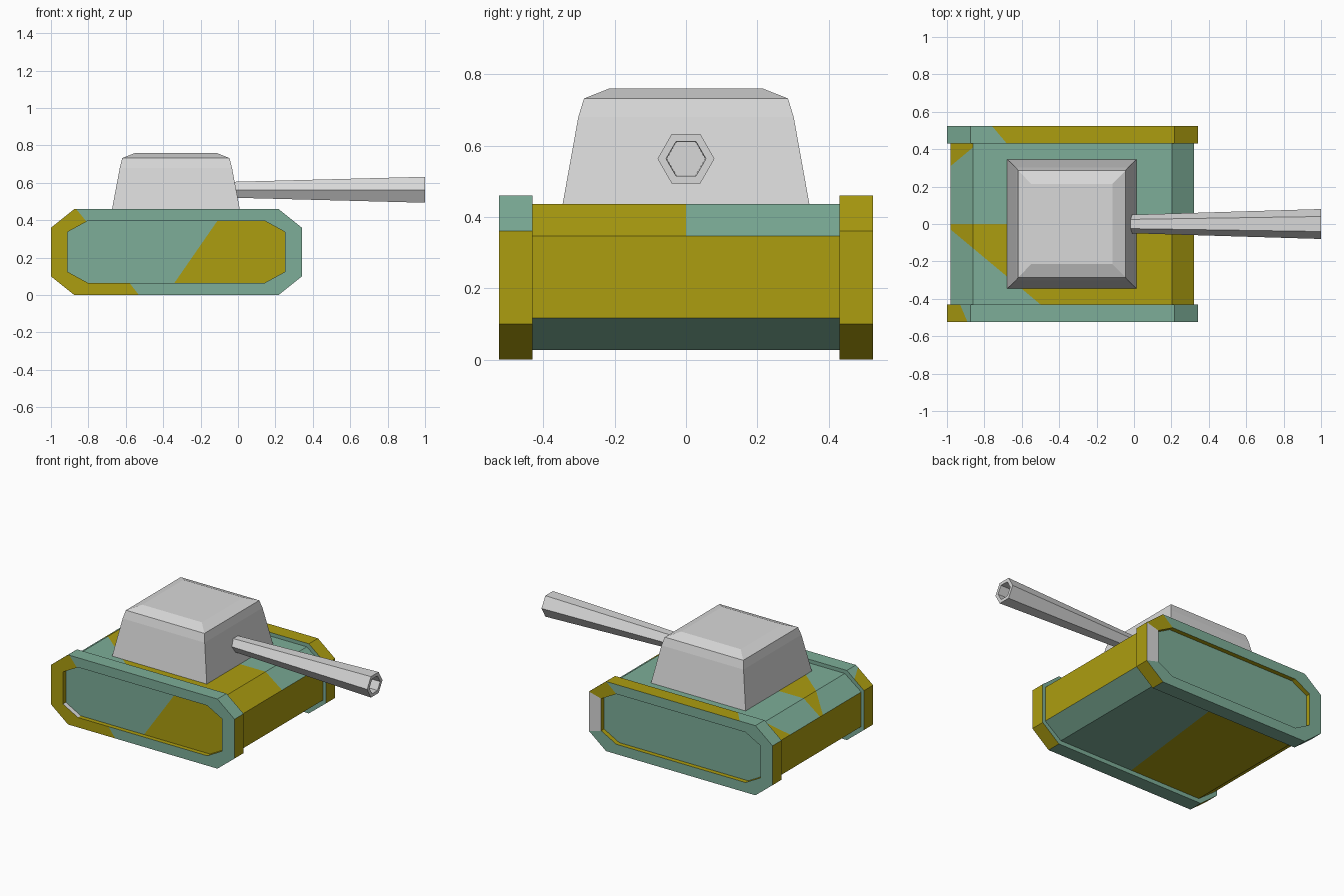
import bpy, bmesh, math
from mathutils import Vector

if "Cube" in bpy.data.objects:
    bpy.data.objects.remove(bpy.data.objects["Cube"])


def srgb(r, g, b):
    return [((c / 255 + 0.055) / 1.055) ** 2.4 for c in (r, g, b)] + [1]


def material(name, rgb):
    m = bpy.data.materials.new(name)
    m.diffuse_color = srgb(*rgb)
    m.use_nodes = True
    m.node_tree.nodes["Principled BSDF"].inputs["Base Color"].default_value = m.diffuse_color
    return m


GREEN, OLIVE, GREY = 0, 1, 2
MATS = [material("camo green", (125, 174, 152)),
        material("camo olive", (172, 157, 16)),
        material("light grey", (216, 216, 216))]


def loft(loops):
    """Closed skin through a list of point loops, capped at both ends."""
    bm = bmesh.new()
    rings = [[bm.verts.new(p) for p in loop] for loop in loops]
    n = len(rings[0])
    for a, b in zip(rings, rings[1:]):
        for i in range(n):
            bm.faces.new((a[i], a[(i + 1) % n], b[(i + 1) % n], b[i]))
    bm.faces.new(rings[0])
    bm.faces.new(rings[-1])
    bmesh.ops.recalc_face_normals(bm, faces=bm.faces[:])
    bm.normal_update()
    return bm


def split(bm, p, q, axis, test):
    """Cut the faces passing test along the line p-q, extended along axis."""
    p, q = Vector(p), Vector(q)
    faces = [f for f in bm.faces if test(f)]
    geom = set(faces)
    for f in faces:
        geom.update(f.edges)
        geom.update(f.verts)
    bmesh.ops.bisect_plane(bm, geom=list(geom), dist=1e-5, plane_co=p,
                           plane_no=(q - p).cross(Vector(axis)).normalized())
    bm.normal_update()


def finish(bm, name, rule):
    for f in bm.faces:
        f.material_index = rule(f.calc_center_median(), f.normal)
    me = bpy.data.meshes.new(name)
    bm.to_mesh(me)
    bm.free()
    for m in MATS:
        me.materials.append(m)
    bpy.context.collection.objects.link(bpy.data.objects.new(name, me))


def octagon(y, x0, x1, z0, z1, cx, cz):
    """Box outline in the xz plane with all four corners cut."""
    return [(x0 + cx, y, z0), (x1 - cx, y, z0), (x1, y, z0 + cz), (x1, y, z1 - cz),
            (x1 - cx, y, z1), (x0 + cx, y, z1), (x0, y, z1 - cz), (x0, y, z0 + cz)]


# Tracks: cut-corner slabs with a recessed side panel
def track(side):
    outer = (-1, 0.342, 0, 0.46, 0.125, 0.1)
    inner = (-0.912, 0.252, 0.065, 0.397, 0.11, 0.06)
    return loft([octagon(side * 0.43, *outer), octagon(side * 0.525, *outer),
                 octagon(side * 0.525, *inner), octagon(side * 0.495, *inner)])


Y, Z = (0, 1, 0), (0, 0, 1)


def is_panel(f):
    c = f.calc_center_median()
    return abs(f.normal.y) > 0.9 and 0.49 < abs(c.y) < 0.5


def is_ring(f):
    return abs(f.normal.y) > 0.9 and abs(f.calc_center_median().y) > 0.52


right = track(-1)
split(right, (-0.34, 0, 0.065), (-0.11, 0, 0.397), Y, is_panel)
split(right, (-0.865, 0, 0.46), (-0.80, 0, 0.38), Y,
      lambda f: is_ring(f) and f.calc_center_median().z > 0.38)
split(right, (-0.58, 0, 0.065), (-0.53, 0, 0), Y,
      lambda f: is_ring(f) and f.calc_center_median().z < 0.06)
split(right, (-0.93, -0.43, 0), (-0.89, -0.525, 0), Z,
      lambda f: f.normal.z > 0.3 and f.normal.x < -0.3
      and abs(f.normal.y) < 0.1 and f.calc_center_median().z > 0.4)


def right_rule(c, n):
    if abs(n.y) > 0.9:
        if c.y > -0.5 and c.y < -0.49:
            return OLIVE if c.x > -0.225 + (c.z - 0.231) * 0.697 else GREEN
        if c.z > 0.38:
            edge = -0.865 + (0.46 - c.z) * 0.81
        elif c.z < 0.06:
            edge = -0.53 - c.z * 0.77
        else:
            edge = -0.85
        return OLIVE if c.x < edge else GREEN
    inside = -0.92 < c.x < 0.26 and 0.05 < c.z < 0.41 and c.y < -0.5
    if inside:
        return GREY if n.x > 0.3 and n.z > 0.3 else OLIVE
    if n.x > 0.3:
        return GREEN if n.z > 0.3 else OLIVE
    if n.x < -0.3:
        return GREEN if n.z > 0.3 and c.x > -0.93 - (c.y + 0.43) * 0.42 else OLIVE
    return GREEN


finish(right, "right_track", right_rule)

left = track(1)
split(left, (-0.76, 0.525, 0), (-0.68, 0.43, 0), Z,
      lambda f: f.normal.z > 0.9 and f.calc_center_median().z > 0.45)


def left_rule(c, n):
    if abs(n.y) > 0.9:
        if c.y > 0.51 and c.x > 0.2:
            if 0.15 < c.z < 0.3:
                return GREY
            return OLIVE if c.z > 0.3 else GREEN
        return GREEN
    if -0.92 < c.x < 0.26 and 0.05 < c.z < 0.41 and c.y > 0.5:
        return OLIVE
    if n.x > 0.3:
        return OLIVE
    if n.x < -0.3:
        return OLIVE if abs(n.z) < 0.3 else GREEN
    if n.z > 0.9:
        return OLIVE if c.x > -0.72 else GREEN
    return GREEN


finish(left, "left_track", left_rule)

# Hull: wide cut-corner body between the tracks, painted in blotches
shape = (-0.98, 0.322, 0.027, 0.436, 0.12, 0.09)
hull = loft([octagon(-0.43, *shape), octagon(0.43, *shape)])


def faces_up(f):
    return f.normal.z > 0.3


split(hull, (-1, 0, 0), (1, 0, 0), Z, faces_up)
split(hull, (-0.98, -0.03, 0), (-0.5, -0.43, 0), Z,
      lambda f: faces_up(f) and f.calc_center_median().y < 0)
split(hull, (-0.98, 0.31, 0), (-0.86, 0.41, 0), Z,
      lambda f: faces_up(f) and f.normal.x < -0.3 and f.calc_center_median().y > 0)
split(hull, (-0.34, -0.43, 0), (-0.24, 0.43, 0), Z, lambda f: f.normal.z < -0.9)


def hull_rule(c, n):
    if n.z > 0.3:
        if c.y < 0:
            return OLIVE if c.y > -0.03 - 0.833 * (c.x + 0.98) else GREEN
        return OLIVE if n.x < -0.3 and c.y > 0.31 + 0.833 * (c.x + 0.98) else GREEN
    if n.z < -0.3:
        return GREEN if c.x > -0.29 else OLIVE
    return OLIVE


finish(hull, "hull", hull_rule)


# Turret: tapered box with a shallow bevelled roof
def rect(z, hx, hy, cx=-0.332):
    return [(cx + sx * hx, sy * hy, z) for sx, sy in ((-1, -1), (1, -1), (1, 1), (-1, 1))]


finish(loft([rect(0.43, 0.347, 0.347), rect(0.68, 0.3, 0.302),
             rect(0.732, 0.287, 0.286), rect(0.76, 0.218, 0.215)]),
       "turret", lambda c, n: GREY)


# Gun barrel: flaring six-sided tube with a hollow muzzle
def hexagon(x, r):
    return [(x, r * math.cos(i * math.pi / 3), 0.563 + r * math.sin(i * math.pi / 3))
            for i in range(6)]


finish(loft([hexagon(-0.06, 0.048), hexagon(1, 0.08), hexagon(1, 0.056), hexagon(0.9, 0.054)]),
       "gun_barrel", lambda c, n: GREY)
